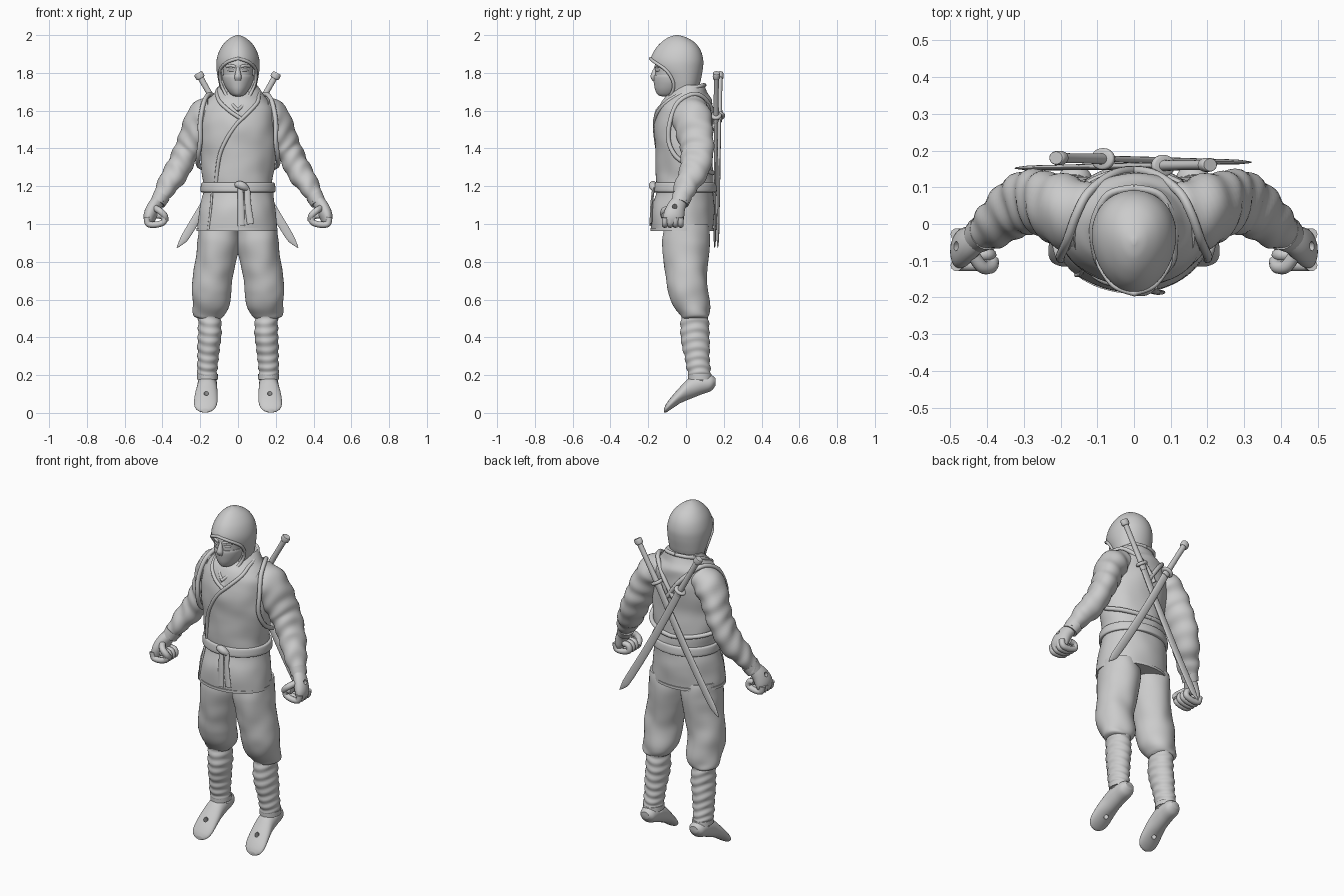
import bpy, bmesh, math
from math import sin, cos, radians, pi
from mathutils import Vector, noise

Z = Vector((0, 0, 1))


def spline(keys, steps):
    keys = [tuple(k) + (k[3],) if len(k) == 4 else tuple(k) for k in keys]
    out = []
    for i in range(len(keys) - 1):
        a, b, c, d = keys[max(i - 1, 0)], keys[i], keys[i + 1], keys[min(i + 2, len(keys) - 1)]
        for s in range(steps):
            t = s / steps
            out.append([0.5 * (2 * q + (r - p) * t + (2 * p - 5 * q + 4 * r - w) * t * t
                               + (3 * q - p - 3 * r + w) * t ** 3) for p, q, r, w in zip(a, b, c, d)])
    return out + [list(keys[-1])]


def finish(name, bm, mirror=False, angle=45):
    bmesh.ops.recalc_face_normals(bm, faces=bm.faces)
    me = bpy.data.meshes.new(name)
    bm.to_mesh(me)
    bm.free()
    ob = bpy.data.objects.new(name, me)
    bpy.context.collection.objects.link(ob)
    me.shade_smooth()
    me.set_sharp_from_angle(angle=radians(angle))
    if mirror:
        add_mirror(ob)
    return ob


def add_mirror(ob):
    ob.modifiers.new("mirror", 'MIRROR').use_mirror_merge = False


def loft(name, keys, n=24, steps=6, axis=None, ref=(1, 0, 0), fold=0, freq=0, pinch=0, mirror=False):
    """Skin elliptical rings (x, y, z, radius_u, radius_v) along a smooth path."""
    rings = spline(keys, steps)
    pts = [Vector(r[:3]) for r in rings]
    u, bm, loops, last = Vector(ref), bmesh.new(), [], len(rings) - 1
    for i, r in enumerate(rings):
        t = axis or (pts[min(i + 1, last)] - pts[max(i - 1, 0)]).normalized()
        u = (u - t * u.dot(t)).normalized()
        v = t.cross(u)
        loop = []
        for j in range(n):
            a = 2 * pi * j / n
            w = 0
            if fold:
                q = pts[i] + u * r[3] * cos(a) + v * r[4] * sin(a)
                w = fold * (0.6 * sin(freq * i / last + 1.5 * cos(a) + sin(2 * a + 1)) + noise.noise(q * 11))
            x = (r[3] + w) * cos(a) * (1 + pinch * sin(a))
            loop.append(bm.verts.new(pts[i] + u * x + v * (r[4] + w) * sin(a)))
        loops.append(loop)
    for A, B in zip(loops, loops[1:]):
        for j in range(n):
            bm.faces.new((A[j], A[(j + 1) % n], B[(j + 1) % n], B[j]))
    bm.faces.new(loops[0])
    bm.faces.new(loops[-1])
    return finish(name, bm, mirror)


def tube(name, pts, r, **kw):
    return loft(name, [(*p, r, r) for p in pts], n=10, steps=6, **kw)


def surf(keys, z, deg, off=0.0, pinch=0):
    """Point on an upright loft; deg is measured from the front towards +x."""
    r = min(spline(keys, 30), key=lambda k: abs(k[2] - z))
    a = radians(deg - 90)
    return (r[0] + (r[3] + off) * cos(a) * (1 + pinch * sin(a)), r[1] + (r[4] + off) * sin(a), z)


def front(x, z, off=0.0):
    r = min(spline(TORSO, 30), key=lambda k: abs(k[2] - z))
    return surf(TORSO, z, math.degrees(math.asin(max(-1, min(1, (x - r[0]) / r[3])))), off)


def cut(ob, cutter):
    m = ob.modifiers.new("cut", 'BOOLEAN')
    m.operation, m.solver, m.object = 'DIFFERENCE', 'EXACT', cutter
    dg = bpy.context.evaluated_depsgraph_get()
    me = bpy.data.meshes.new_from_object(ob.evaluated_get(dg))
    ob.modifiers.clear()
    ob.data = me
    me.shade_smooth()
    me.set_sharp_from_angle(angle=radians(45))
    bpy.data.objects.remove(cutter)


def peg_hole(ob, centre, direction, depth):
    d = Vector(direction).normalized() * depth
    c = Vector(centre)
    cut(ob, loft("hole_cutter", [(*(c - d), .013), (*(c + d), .013)], n=20, steps=1))
    add_mirror(ob)


# Jacket with flared skirt
TORSO = [(-.005, -.02, .965, .212, .166), (0, -.016, 1.08, .2, .164), (0, -.005, 1.17, .184, .154),
         (0, -.005, 1.22, .183, .15), (0, -.01, 1.30, .194, .15), (0, -.015, 1.42, .202, .15),
         (0, -.012, 1.53, .203, .152), (0, -.005, 1.60, .193, .148), (0, .005, 1.65, .165, .13),
         (0, .01, 1.69, .13, .105), (0, .018, 1.735, .1, .08)]
loft("jacket", TORSO, n=64, steps=8, axis=Z, fold=.005, freq=26)
loft("jacket_hem", [(*surf_c, r + .003, q + .003) for surf_c, r, q in
     [((-.005, -.02, .963), .212, .166), ((-.005, -.02, .978), .211, .166)]], n=64, steps=1, axis=Z)

# Sleeves
loft("sleeve", [(.12, .01, 1.60, .085, .1), (.185, .03, 1.56, .087, .105), (.235, .05, 1.47, .072, .097),
     (.272, .06, 1.385, .067, .09), (.32, .045, 1.29, .066, .08), (.375, 0, 1.20, .054, .064),
     (.42, -.03, 1.12, .04, .046)], n=32, steps=9, fold=.0055, freq=46, mirror=True)
loft("sleeve_cuff", [(.405, -.02, 1.148, .046, .052), (.425, -.033, 1.11, .041, .047)],
     steps=3, mirror=True)

# Fists with peg holes
palm = loft("palm", [(.415, -.027, 1.13, .032, .038), (.445, -.05, 1.09, .036, .048),
            (.466, -.065, 1.04, .034, .056), (.468, -.07, 1.0, .022, .048)])
peg_hole(palm, (.475, -.06, 1.085), (.75, 0, .65), .05)
for i in range(4):
    y = -.028 - .028 * i
    tube("finger_%d" % (i + 1), [(.483, y, 1.035), (.474, y, 1.0), (.43, y, .997), (.393, y, 1.012),
         (.398, y, 1.04), (.43, y, 1.045)], .0165, mirror=True)
tube("thumb", [(.44, -.08, 1.085), (.415, -.115, 1.07), (.39, -.117, 1.045), (.385, -.1, 1.02)],
     .018, mirror=True)

# Baggy trousers
loft("trouser_leg", [(.1, 0, 1.0, .1, .12), (.108, 0, .9, .113, .122), (.125, 0, .75, .107, .114),
     (.137, .012, .64, .104, .105), (.143, .032, .56, .095, .093), (.146, .045, .515, .08, .08),
     (.147, .045, .50, .06, .062)], n=40, steps=8, axis=Z, fold=.007, freq=14, mirror=True)

# Wrapped shins and ankle bands
loft("shin_wrap", [(.147, .045, .53, .06, .07), (.15, .048, .42, .063, .077), (.158, .058, .3, .056, .067),
     (.162, .072, .2, .05, .058), (.162, .075, .16, .046, .055)], n=32, steps=16, axis=Z,
     fold=.0045, freq=62, mirror=True)
loft("ankle_band", [(.162, .072, .205, .055, .062), (.162, .074, .178, .056, .064)], steps=2, axis=Z, mirror=True)

# Pointed feet with peg holes
foot = loft("foot", [(.16, .156, .165, .025, .02), (.161, .132, .158, .045, .042), (.162, .08, .152, .051, .055),
            (.164, .02, .13, .054, .057), (.168, -.03, .095, .06, .044), (.172, -.08, .05, .061, .032),
            (.174, -.105, .025, .048, .022), (.174, -.116, .013, .022, .011)], n=32, axis=Vector((0, -1, 0)))
peg_hole(foot, (.168, -.048, .078), (0, -.5, .87), .09)

# Hood with a face opening
HOOD = [(0, -.025, 1.58, .08, .135), (0, -.025, 1.64, .09, .107), (0, -.022, 1.70, .092, .088),
        (0, -.03, 1.76, .104, .108), (0, -.045, 1.82, .113, .134), (0, -.048, 1.87, .112, .139),
        (0, -.045, 1.92, .097, .122), (0, -.043, 1.96, .07, .09), (0, -.046, 1.988, .036, .047),
        (0, -.048, 2.0, .006, .008)]
PINCH = .13
hood = loft("hood", HOOD, n=56, steps=8, axis=Z, pinch=PINCH)
half = [(1.875, 2), (1.858, 32), (1.825, 58), (1.79, 67), (1.74, 67), (1.69, 52), (1.645, 30), (1.605, 2)]
edge = [surf(HOOD, z, a, .001, PINCH) for z, a in half]
edge += [(-x, y, z) for x, y, z in reversed(edge)]
bm = bmesh.new()
rows = [[bm.verts.new((x, y, z)) for x, _, z in edge] for y in (-.4, -.075)]
for k in range(len(edge)):
    j = (k + 1) % len(edge)
    bm.faces.new((rows[0][k], rows[0][j], rows[1][j], rows[1][k]))
bm.faces.new(rows[0])
bm.faces.new(rows[1])
cut(hood, finish("face_cutter", bm))
tube("hood_rim", edge + edge[:1], .0085, ref=(0, 1, 0))

# Face, eyes, brows and mask
loft("face", [(0, -.1, 1.68, .02, .03), (0, -.093, 1.71, .05, .062), (0, -.083, 1.75, .07, .08),
     (0, -.08, 1.80, .079, .083), (0, -.08, 1.85, .08, .083), (0, -.07, 1.89, .06, .07)], n=36, axis=Z)
MASK = [(0, -.1, 1.675, .012, .022), (0, -.1, 1.683, .034, .048), (0, -.093, 1.71, .057, .07),
        (0, -.085, 1.745, .075, .085), (0, -.083, 1.775, .083, .09), (0, -.082, 1.79, .083, .088)]
loft("mask", MASK, n=36, axis=Z, pinch=.12)
loft("nose", [(0, -.155, 1.835, .008, .009), (0, -.164, 1.81, .012, .014), (0, -.168, 1.78, .019, .02),
     (0, -.164, 1.757, .016, .012)], n=16, axis=Z)
tube("brow", [(.012, -.16, 1.832), (.035, -.155, 1.838), (.06, -.133, 1.834)], .008, mirror=True)
loft("eye", [(.014, -.156, 1.812, .003), (.024, -.154, 1.814, .008), (.042, -.147, 1.815, .008),
     (.056, -.135, 1.814, .003)], n=12, ref=(0, 1, 0), mirror=True)

# Collar crossing over the chest and the seam of the skirt
neck = [(0, .098, 1.735), (.07, .08, 1.732), (.108, .01, 1.708), (.108, -.055, 1.675)]
chest = [(.1, 1.64), (.05, 1.585), (-.01, 1.525), (-.065, 1.44), (-.1, 1.35), (-.115, 1.22)]
tube("outer_lapel", neck + [front(x, z, .001) for x, z in chest], .0105, ref=(0, 0, 1))
tube("inner_lapel", [(-x, y, z) for x, y, z in neck] + [front(x, z, .001) for x, z in
     [(-.09, 1.64), (-.04, 1.595), (.02, 1.555)]], .0105, ref=(0, 0, 1))
tube("skirt_seam", [front(-.135, 1.17, .003), front(-.143, 1.07, .003), front(-.155, .97, .003)], .006)

# Belt, knot and hanging ends
loft("belt", [(0, -.005, 1.168, .192, .162), (0, -.005, 1.175, .198, .168), (0, -.005, 1.212, .196, .164),
     (0, -.005, 1.219, .19, .158)], n=64, steps=3, axis=Z)
loft("belt_knot", [(-.012, -.166, 1.205, .012), (.005, -.174, 1.208, .02), (.03, -.174, 1.198, .021),
     (.052, -.168, 1.183, .012)], n=16, ref=(0, 0, 1))
for i, x in enumerate((.012, .05)):
    loft("belt_end_%d" % (i + 1), [(x, -.172, 1.19, .014, .007), (x + .003, -.182, 1.10, .017, .007),
         (x + .012 * i + .005, -.186, .99 + .01 * i, .019, .007)], n=12)

# Shoulder straps of the sword harness
tube("harness_strap", [(-.02, .146, 1.5), (.05, .138, 1.60), (.12, .09, 1.672), (.155, .03, 1.685),
     (.182, -.045, 1.64), (.2, -.085, 1.54), (.2, -.092, 1.44), (.21, -.055, 1.36), (.208, .02, 1.31),
     (.16, .085, 1.29), (.07, .132, 1.275), (-.01, .143, 1.27)], .0125, ref=(0, 0, 1), mirror=True)


# Crossed swords
def sword(tag, top, tip):
    a, d = Vector(top), Vector(tip) - Vector(top)
    length = d.length
    d.normalize()
    side = Vector((-d.z, 0, d.x)) * (1 if d.x > 0 else -1)

    def rod(part, stations, n=20, steps=3):
        loft("sword_%s_%s" % (part, tag), [(*(a + d * s + side * o), r, q) for s, o, r, q in stations], n=n, steps=steps)

    rod("pommel", [(-.005, 0, .02, .017), (.002, 0, .024, .019), (.022, 0, .024, .019), (.028, 0, .018, .016)])
    rod("handle", [(.02, 0, .016, .014), (.13, 0, .015, .013), (.25, 0, .017, .015)])
    rod("guard", [(.246, 0, .03, .024), (.25, 0, .035, .029), (.26, 0, .035, .029), (.264, 0, .03, .024)])
    rod("collar", [(.26, 0, .021, .015), (.29, 0, .021, .013)])
    rod("blade", [(.27, 0, .021, .009), (.5, -.008, .022, .009), (.75, -.01, .023, .008),
                  (length - .09, -.005, .022, .007), (length - .035, .0, .014, .005),
                  (length, .006, .002, .002)], steps=6)


sword("a", (-.21, .18, 1.795), (.313, .168, .872))
sword("b", (.205, .161, 1.795), (-.318, .152, .872))
